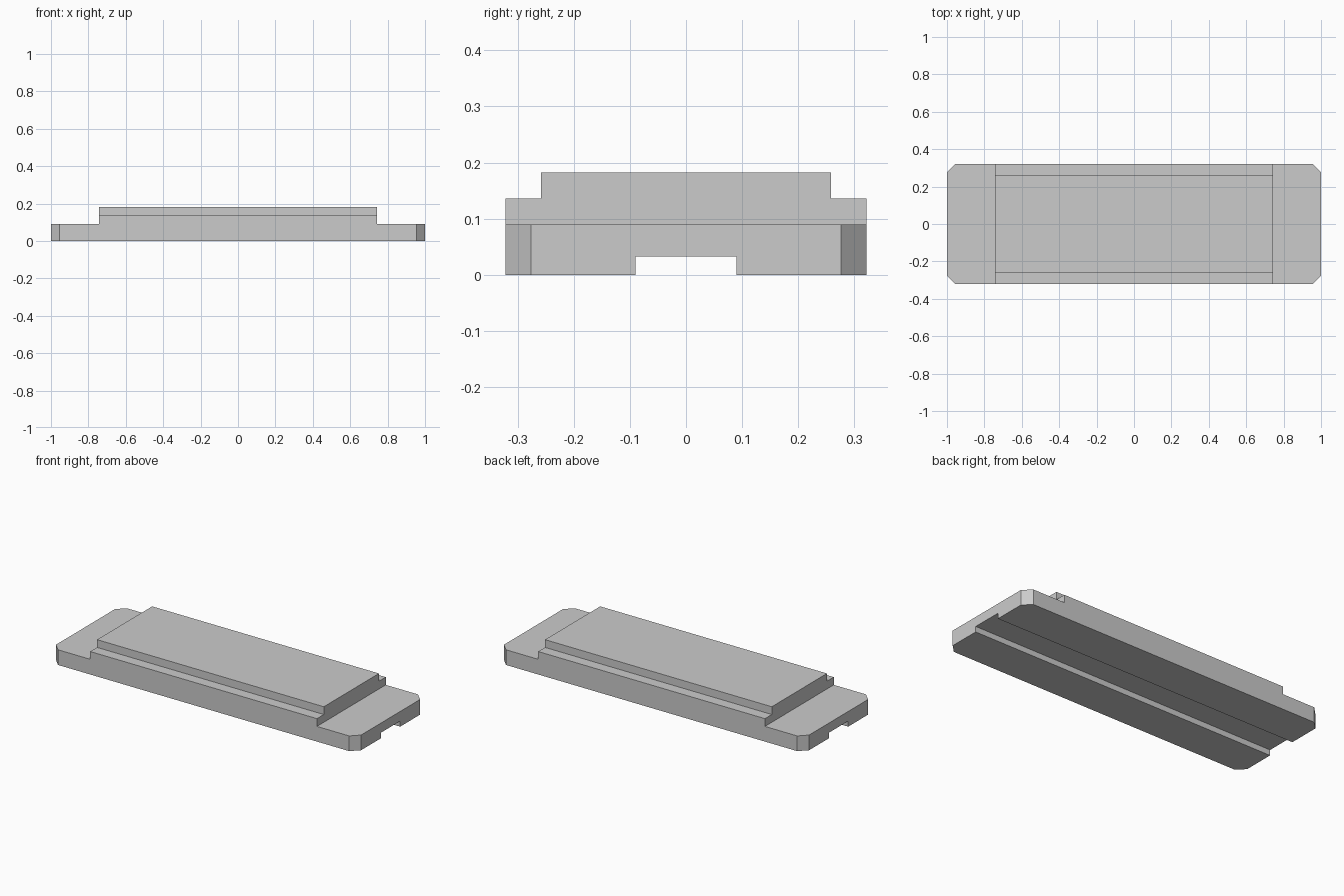
import bpy
import bmesh

if "Cube" in bpy.data.objects:
    bpy.data.objects.remove(bpy.data.objects["Cube"], do_unlink=True)

grey = bpy.data.materials.new("light_grey")
grey.use_nodes = True
colour = (0.6, 0.6, 0.6, 1)
grey.diffuse_color = colour
grey.node_tree.nodes["Principled BSDF"].inputs["Base Color"].default_value = colour

LENGTH, HALF_WIDTH, CHAMFER = 1.0, 0.322, 0.046
DECK_Z, SHOULDER_Z, TOP_Z = 0.09, 0.136, 0.182
BLOCK_X, TOP_Y = 0.743, 0.258
GROOVE_Y, GROOVE_Z = 0.09, 0.033


def prism(name, outline, direction):
    """Extrude a closed outline along a direction."""
    bm = bmesh.new()
    face = bm.faces.new([bm.verts.new(p) for p in outline])
    grown = bmesh.ops.extrude_face_region(bm, geom=[face], use_keep_orig=True)
    moved = [v for v in grown["geom"] if isinstance(v, bmesh.types.BMVert)]
    bmesh.ops.translate(bm, vec=direction, verts=moved)
    bmesh.ops.recalc_face_normals(bm, faces=bm.faces)
    mesh = bpy.data.meshes.new(name)
    bm.to_mesh(mesh)
    bm.free()
    mesh.materials.append(grey)
    obj = bpy.data.objects.new(name, mesh)
    bpy.context.collection.objects.link(obj)
    return obj


# Stepped cross-section with the groove underneath, run along the full length
half = [(GROOVE_Y, GROOVE_Z), (GROOVE_Y, 0), (HALF_WIDTH, 0),
        (HALF_WIDTH, SHOULDER_Z), (TOP_Y, SHOULDER_Z), (TOP_Y, TOP_Z)]
section = half + [(-y, z) for y, z in reversed(half)]
plate = prism("stepped_plate", [(-LENGTH, y, z) for y, z in section], (2 * LENGTH, 0, 0))

# Cutters that lower both ends to the deck and chamfer the four corners
cutters = []
for sx in (-1, 1):
    notch = [(BLOCK_X, DECK_Z), (1.2, DECK_Z), (1.2, 0.4), (BLOCK_X, 0.4)]
    cutters.append(prism("end_cutter", [(sx * x, -0.5, z) for x, z in notch], (0, 1, 0)))
    for sy in (-1, 1):
        e = 0.1
        corner = [(LENGTH + e, HALF_WIDTH - CHAMFER - e), (LENGTH + e, HALF_WIDTH + e),
                  (LENGTH - CHAMFER - e, HALF_WIDTH + e)]
        cutters.append(prism("corner_cutter", [(sx * x, sy * y, -0.1) for x, y in corner],
                             (0, 0, 0.4)))

for cutter in cutters:
    cutter.hide_render = True
    cut = plate.modifiers.new("cut", "BOOLEAN")
    cut.operation = "DIFFERENCE"
    cut.solver = "EXACT"
    cut.object = cutter

# Bake the cuts and drop the cutters
bpy.context.view_layer.update()
baked = bpy.data.meshes.new_from_object(plate.evaluated_get(bpy.context.evaluated_depsgraph_get()))
plate.modifiers.clear()
plate.data = baked
for cutter in cutters:
    bpy.data.objects.remove(cutter, do_unlink=True)
